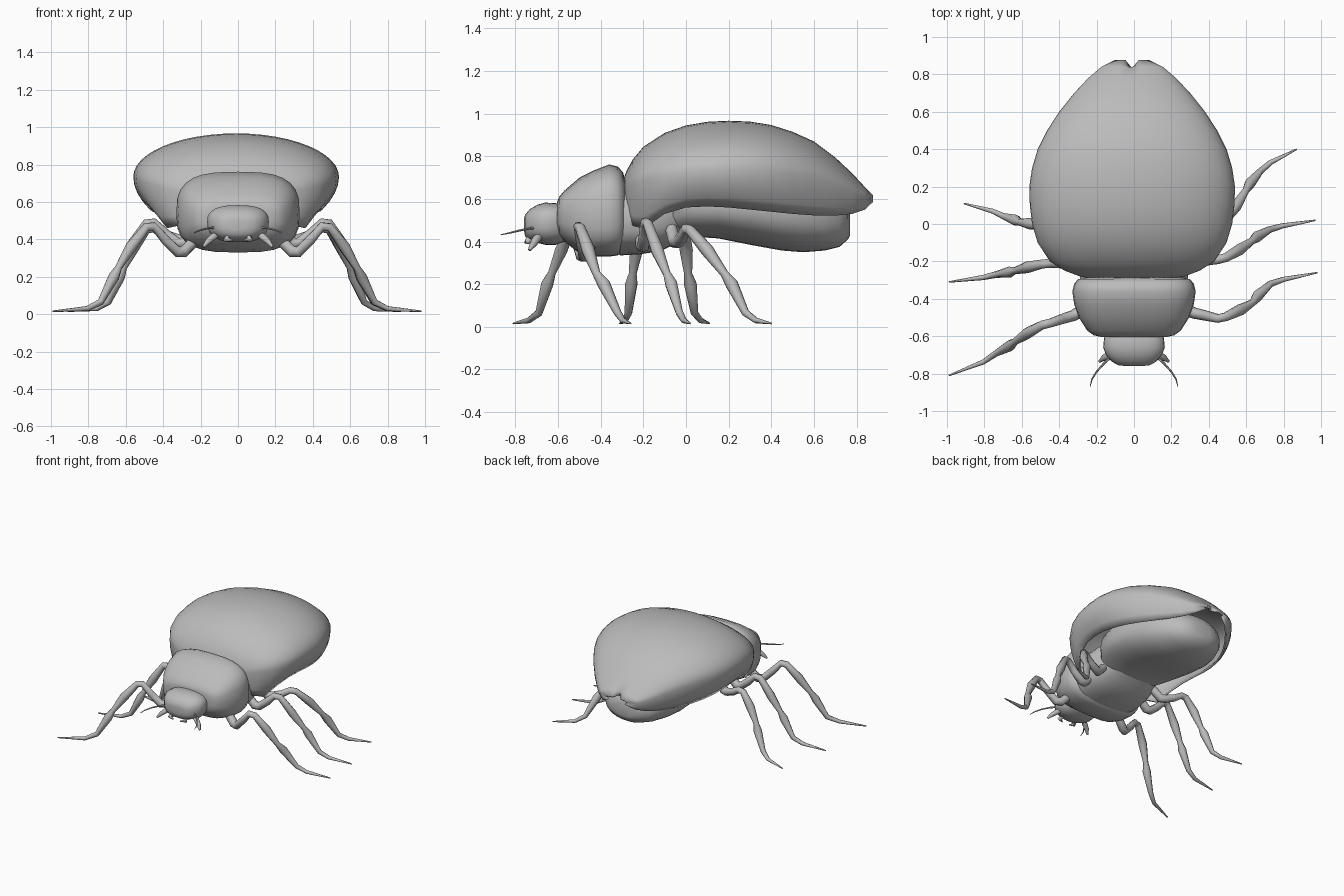
import bpy, bmesh, math

grey = bpy.data.materials.new("body grey")
grey.diffuse_color = (0.5, 0.5, 0.5, 1)


def finish(ob):
    bpy.ops.object.select_all(action='DESELECT')
    ob.select_set(True)
    bpy.context.view_layer.objects.active = ob
    bpy.ops.object.shade_smooth_by_angle(angle=math.radians(50))


def loft(name, rings, closed=True):
    """Skin rings that run left, top, right (and bottom when closed)."""
    bm = bmesh.new()
    rows = [[bm.verts.new(p) for p in ring] for ring in rings]
    n = len(rows[0])
    for a, b in zip(rows, rows[1:]):
        for j in range(n if closed else n - 1):
            k = (j + 1) % n
            bm.faces.new((a[j], a[k], b[k], b[j]))
    if closed:
        bm.faces.new(rows[0][::-1])
        bm.faces.new(rows[-1])
    mesh = bpy.data.meshes.new(name)
    bm.to_mesh(mesh)
    bm.free()
    mesh.materials.append(grey)
    ob = bpy.data.objects.new(name, mesh)
    bpy.context.collection.objects.link(ob)
    finish(ob)
    return ob


def spow(v, e):
    return math.copysign(abs(v) ** e, v)


def body(name, stations, power=2.6, sides=28):
    """Rounded-box body; stations are (y, half width, bottom, widest, top)."""
    rings = []
    for y, w, zb, zm, zt in stations:
        ring = []
        for j in range(sides):
            t = 2 * math.pi * j / sides
            c, s = spow(math.cos(t), 2 / power), spow(math.sin(t), 2 / power)
            ring.append((-w * c, y, zm + s * ((zt - zm) if s > 0 else (zm - zb))))
        rings.append(ring)
    return loft(name, rings)


def tube(name, points, radii, sides=2):
    """Tapered limb along a path."""
    cu = bpy.data.curves.new(name, 'CURVE')
    cu.dimensions = '3D'
    cu.bevel_depth = 1
    cu.bevel_resolution = sides
    cu.use_fill_caps = True
    sp = cu.splines.new('POLY')
    sp.points.add(len(points) - 1)
    for p, co, r in zip(sp.points, points, radii):
        p.co = (*co, 1)
        p.radius = r
    cu.materials.append(grey)
    ob = bpy.data.objects.new(name, cu)
    bpy.context.collection.objects.link(ob)
    bpy.ops.object.select_all(action='DESELECT')
    ob.select_set(True)
    bpy.context.view_layer.objects.active = ob
    bpy.ops.object.convert(target='MESH')
    finish(bpy.context.view_layer.objects.active)


# Wing case: open dome with a curled rim, notched at the tail
shell = [(-0.295, 0.20, 0.56, 0.63, 0.69), (-0.28, 0.28, 0.50, 0.65, 0.73),
         (-0.25, 0.36, 0.475, 0.67, 0.785), (-0.2, 0.44, 0.46, 0.69, 0.845),
         (-0.1, 0.505, 0.53, 0.71, 0.91), (0, 0.535, 0.56, 0.725, 0.945),
         (0.1, 0.547, 0.565, 0.73, 0.962), (0.2, 0.55, 0.56, 0.735, 0.967),
         (0.3, 0.535, 0.55, 0.735, 0.963), (0.4, 0.505, 0.54, 0.73, 0.947),
         (0.5, 0.455, 0.53, 0.72, 0.915), (0.6, 0.39, 0.523, 0.70, 0.87),
         (0.7, 0.31, 0.522, 0.67, 0.795), (0.78, 0.235, 0.53, 0.635, 0.72),
         (0.84, 0.165, 0.55, 0.61, 0.655), (0.877, 0.09, 0.585, 0.605, 0.62)]
rings = []
for y, w, zb, zm, zt in shell:
    low = [(w * (1 - 0.16 * s * s), zm + (zb - zm) * s) for s in (1, 0.75, 0.5, 0.25)]
    ring = [(-x, z) for x, z in low]
    for j in range(25):
        t = math.pi * j / 24
        ring.append((-w * math.cos(t), zm + (zt - zm) * math.sin(t)))
    ring += low[::-1]
    rings.append([(x - 0.01, y - (0.045 * max(0, 1 - abs(x) / 0.035) if y > 0.86 else 0), z)
                  for x, z in ring])
case = loft("wing_case", rings, closed=False)
mod = case.modifiers.new("thickness", 'SOLIDIFY')
mod.thickness = 0.015
mod.offset = -1

# Abdomen under the wing case
body("abdomen", [(-0.08, 0.24, 0.41, 0.55, 0.72), (0, 0.31, 0.425, 0.57, 0.78),
                 (0.15, 0.35, 0.415, 0.57, 0.80), (0.3, 0.35, 0.385, 0.56, 0.80),
                 (0.45, 0.33, 0.358, 0.54, 0.77), (0.55, 0.30, 0.35, 0.53, 0.72),
                 (0.65, 0.25, 0.358, 0.51, 0.66), (0.72, 0.19, 0.375, 0.49, 0.61),
                 (0.76, 0.13, 0.41, 0.49, 0.56), (0.77, 0.06, 0.43, 0.48, 0.53)], 2.2)

# Rear thorax joining front thorax and abdomen
body("rear_thorax", [(-0.33, 0.25, 0.36, 0.5, 0.66), (-0.31, 0.29, 0.335, 0.5, 0.68),
                     (-0.22, 0.29, 0.34, 0.5, 0.70), (-0.12, 0.27, 0.355, 0.52, 0.72),
                     (-0.05, 0.25, 0.39, 0.54, 0.72), (0.03, 0.2, 0.44, 0.55, 0.70)])

# Front thorax shield
body("front_thorax", [(-0.605, 0.17, 0.46, 0.53, 0.585), (-0.595, 0.215, 0.43, 0.53, 0.61),
                      (-0.57, 0.25, 0.40, 0.53, 0.64), (-0.5, 0.295, 0.345, 0.53, 0.70),
                      (-0.43, 0.32, 0.33, 0.53, 0.735), (-0.36, 0.33, 0.33, 0.54, 0.762),
                      (-0.32, 0.32, 0.335, 0.54, 0.752), (-0.295, 0.30, 0.36, 0.54, 0.725),
                      (-0.285, 0.25, 0.40, 0.54, 0.68)], 3.0)

# Head
body("head", [(-0.57, 0.14, 0.40, 0.5, 0.57), (-0.61, 0.16, 0.385, 0.5, 0.58),
              (-0.66, 0.165, 0.385, 0.495, 0.583), (-0.70, 0.15, 0.395, 0.49, 0.572),
              (-0.735, 0.12, 0.405, 0.485, 0.55), (-0.755, 0.085, 0.425, 0.48, 0.525),
              (-0.76, 0.04, 0.45, 0.48, 0.505)][::-1], 2.6)

for side, s in (("right", 1), ("left", -1)):
    # Mouth feelers and antennae
    tube("mouth_feeler_" + side,
         [(s * 0.09, -0.67, 0.44), (s * 0.13, -0.70, 0.415), (s * 0.16, -0.715, 0.39),
          (s * 0.185, -0.735, 0.36)], [0.015, 0.02, 0.017, 0.007])
    tube("jaw_" + side, [(s * 0.05, -0.72, 0.42), (s * 0.065, -0.745, 0.40),
                         (s * 0.03, -0.755, 0.395)], [0.02, 0.015, 0.004])
    tube("antenna_" + side,
         [(s * 0.11, -0.70, 0.465), (s * 0.16, -0.745, 0.46), (s * 0.20, -0.79, 0.45),
          (s * 0.225, -0.83, 0.44), (s * 0.235, -0.87, 0.432)],
         [0.007, 0.006, 0.005, 0.004, 0.002], 1)

# Legs: y at root, knee, ankle, foot, tip; then tip x, dip height, knee height
legs = {"front_leg_right": (-0.45, -0.505, -0.42, -0.32, -0.26, 0.98, 0.315, 0.47),
        "middle_leg_right": (-0.21, -0.19, -0.09, -0.03, 0.02, 0.97, 0.36, 0.49),
        "back_leg_right": (-0.07, 0.0, 0.18, 0.28, 0.40, 0.87, 0.38, 0.46),
        "front_leg_left": (-0.45, -0.53, -0.63, -0.69, -0.81, -0.99, 0.315, 0.47),
        "middle_leg_left": (-0.21, -0.21, -0.25, -0.27, -0.31, -0.99, 0.36, 0.49),
        "back_leg_left": (-0.07, -0.01, 0.01, 0.04, 0.11, -0.91, 0.38, 0.46)}
for name, (y0, y1, y2, y3, y4, tip, dip, knee) in legs.items():
    s, k = math.copysign(1, tip), (abs(tip) - 0.47) / 0.51
    mix = lambda a, b, t: a + (b - a) * t
    path = [(0.23, y0, dip + 0.08), (0.29, mix(y0, y1, 0.25), dip + 0.02),
            (0.325, mix(y0, y1, 0.5), dip + 0.02), (0.39, mix(y0, y1, 0.75), mix(dip, knee, 0.55)),
            (0.45, y1, knee), (0.47 + 0.02 * k, mix(y1, y2, 0.1), knee - 0.005),
            (0.47 + 0.10 * k, mix(y1, y2, 0.55), 0.36), (0.47 + 0.165 * k, y2, 0.25),
            (0.47 + 0.19 * k, mix(y2, y3, 0.35), 0.20), (0.47 + 0.26 * k, y3, 0.065),
            (0.47 + 0.33 * k, mix(y3, y4, 0.4), 0.03), (abs(tip), y4, 0.016)]
    tube(name, [(s * x, y, z) for x, y, z in path],
         [0.03, 0.032, 0.03, 0.027, 0.024, 0.024, 0.031, 0.019, 0.03, 0.018, 0.014, 0.004])
